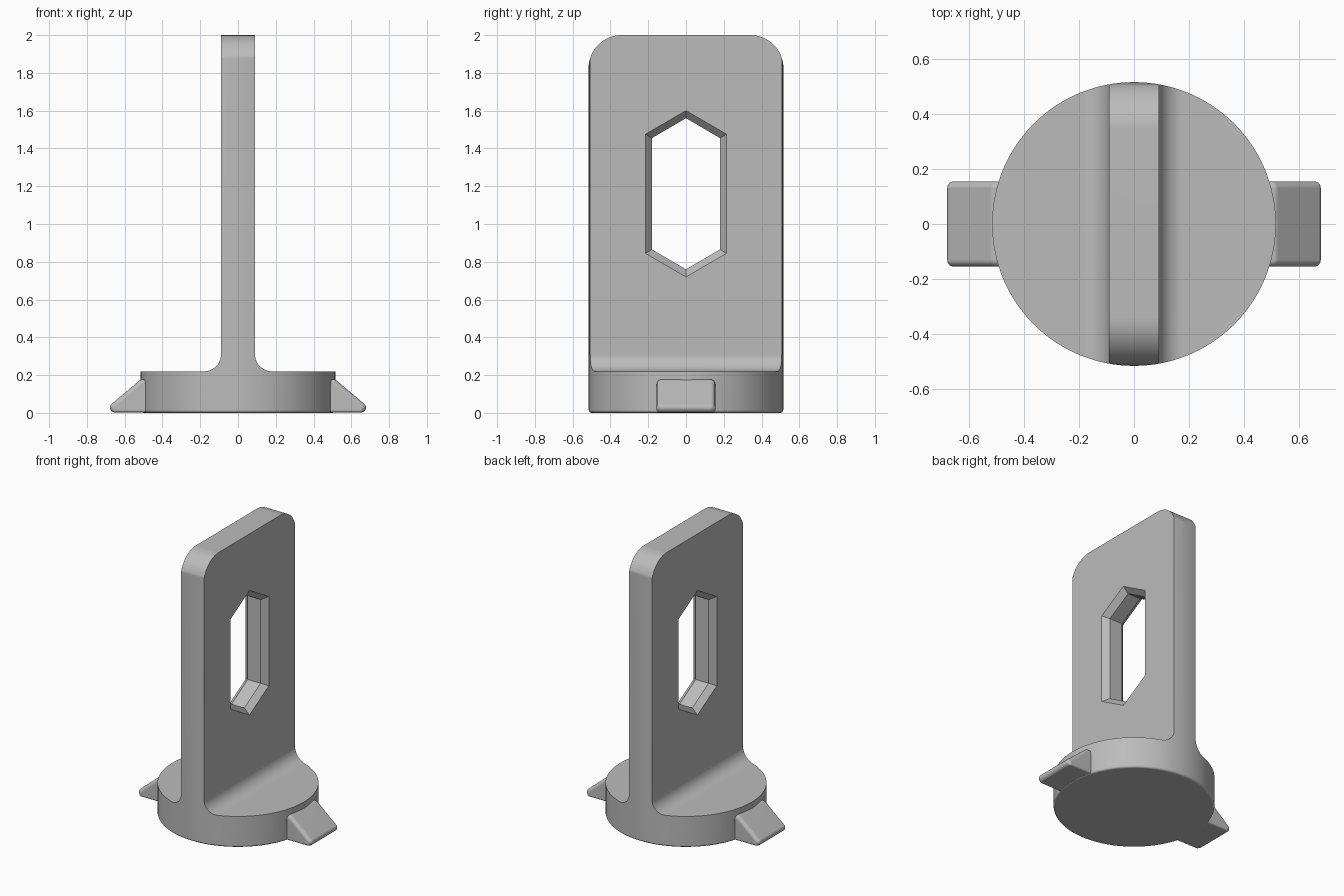
import bpy
import bmesh
import math
from mathutils import Vector, Matrix

if "Cube" in bpy.data.objects:
    bpy.data.objects.remove(bpy.data.objects["Cube"])

grey = bpy.data.materials.new("plain grey")
grey.use_nodes = True
COLOUR = (0.5, 0.5, 0.5, 1)
grey.diffuse_color = COLOUR
grey.node_tree.nodes["Principled BSDF"].inputs["Base Color"].default_value = COLOUR

RADIUS = 0.515      # base disc
HALF = 0.09         # half thickness of the upright plate
BASE_TOP = 0.22
FILLET = 0.09
CORNER = 0.175


def arc(cx, cy, r, start, end, steps=16):
    angles = [math.radians(start + (end - start) * i / steps) for i in range(steps + 1)]
    return [(cx + r * math.cos(a), cy + r * math.sin(a)) for a in angles]


def make_object(name, bm):
    bmesh.ops.recalc_face_normals(bm, faces=bm.faces)
    mesh = bpy.data.meshes.new(name)
    bm.to_mesh(mesh)
    bm.free()
    mesh.materials.append(grey)
    obj = bpy.data.objects.new(name, mesh)
    bpy.context.collection.objects.link(obj)
    return obj


def loft(name, rings):
    """Closed solid through a list of matching point rings."""
    bm = bmesh.new()
    loops = [[bm.verts.new(p) for p in ring] for ring in rings]
    n = len(loops[0])
    for a, b in zip(loops, loops[1:]):
        for i in range(n):
            j = (i + 1) % n
            bm.faces.new((a[i], a[j], b[j], b[i]))
    bm.faces.new(loops[0])
    bm.faces.new(loops[-1])
    return make_object(name, bm)


def boolean(obj, cutter, operation):
    mod = obj.modifiers.new(operation.lower(), "BOOLEAN")
    mod.object = cutter
    mod.operation = operation
    mod.solver = "EXACT"
    cutter.hide_render = True
    cutter.hide_viewport = False
    bpy.context.view_layer.objects.active = obj
    bpy.ops.object.modifier_apply(modifier=mod.name)
    bpy.data.objects.remove(cutter)


def smooth(obj, angle=30):
    bpy.ops.object.select_all(action="DESELECT")
    obj.select_set(True)
    bpy.context.view_layer.objects.active = obj
    bpy.ops.object.shade_smooth_by_angle(angle=math.radians(angle))
    mod = obj.modifiers.new("even normals", "WEIGHTED_NORMAL")
    mod.keep_sharp = True


# Base and upright plate: one filleted section run from front to back
right = [(0.7, 0), (0.7, BASE_TOP)]
right += arc(HALF + FILLET, BASE_TOP + FILLET, FILLET, 270, 180)
right += [(HALF, 2)]
section = right + [(-x, z) for x, z in reversed(right)]
body = loft("base_and_handle", [[(x, y, z) for x, z in section] for y in (-0.7, 0.7)])

# Round the whole body to the disc, with a softened bottom rim
disc = arc(0, 0, 1, 0, 360, 128)[:-1]
rim = 0.015
levels = [(RADIUS - rim + dx, rim + dz) for dx, dz in arc(0, 0, rim, 270, 360, 4)]
levels.append((RADIUS, 2.1))
round_cutter = loft("round_cutter", [[(x * r, y * r, z) for x, y in disc] for r, z in levels])
boolean(body, round_cutter, "INTERSECT")

# Rounded upper corners of the plate
edge = RADIUS + 0.001
outline = [(edge, -0.1)] + arc(edge - CORNER, 2 - CORNER, CORNER, 0, 90)
outline += [(-y, z) for y, z in reversed(outline)]
corner_cutter = loft("corner_cutter", [[(x, y, z) for y, z in outline] for x in (-0.8, 0.8)])
boolean(body, corner_cutter, "INTERSECT")

# Stretched hexagonal window, chamfered on both faces
CHAMFER = 0.035


def hexagon(x, grow):
    w, tip, side = 0.18 + grow, 0.4 + grow * 1.15, 0.295 + grow * 0.58
    half = [(0, tip), (w, side), (w, -side)]
    return [(x, y, 1.16 + z) for y, z in half + [(-y, -z) for y, z in half]]


inner = HALF - CHAMFER - 0.005
steps = [(-HALF - 0.04, CHAMFER * 2), (-inner, 0), (inner, 0), (HALF + 0.04, CHAMFER * 2)]
window = loft("window_cutter", [hexagon(x, g) for x, g in steps])
boolean(body, window, "DIFFERENCE")
smooth(body)

# Wedge-shaped side tabs: hull around rounded corners
for name, sign in (("left_tab", 1), ("right_tab", -1)):
    bm = bmesh.new()
    r = 0.025
    corners = [(0.4, 0.152, r), (0.506, 0.152, r), (0.653, 0.028, r), (0.4, 0.015, 0.012),
               (0.65, 0.015, 0.012)]
    for x, z, radius in corners:
        for side in (-1, 1):
            place = Matrix.Translation(Vector((sign * x, side * (0.155 - radius), z)))
            bmesh.ops.create_uvsphere(bm, u_segments=24, v_segments=12, radius=radius, matrix=place)
    hull = bmesh.ops.convex_hull(bm, input=bm.verts)
    loose = set(hull["geom_interior"]) | set(hull["geom_unused"])
    bmesh.ops.delete(bm, geom=[v for v in loose if isinstance(v, bmesh.types.BMVert)],
                     context="VERTS")
    keep = {g for g in hull["geom"] if isinstance(g, bmesh.types.BMFace)}
    bmesh.ops.delete(bm, geom=[f for f in bm.faces if f not in keep], context="FACES")
    bmesh.ops.dissolve_limit(bm, angle_limit=0.01, verts=bm.verts, edges=bm.edges)
    smooth(make_object(name, bm))
